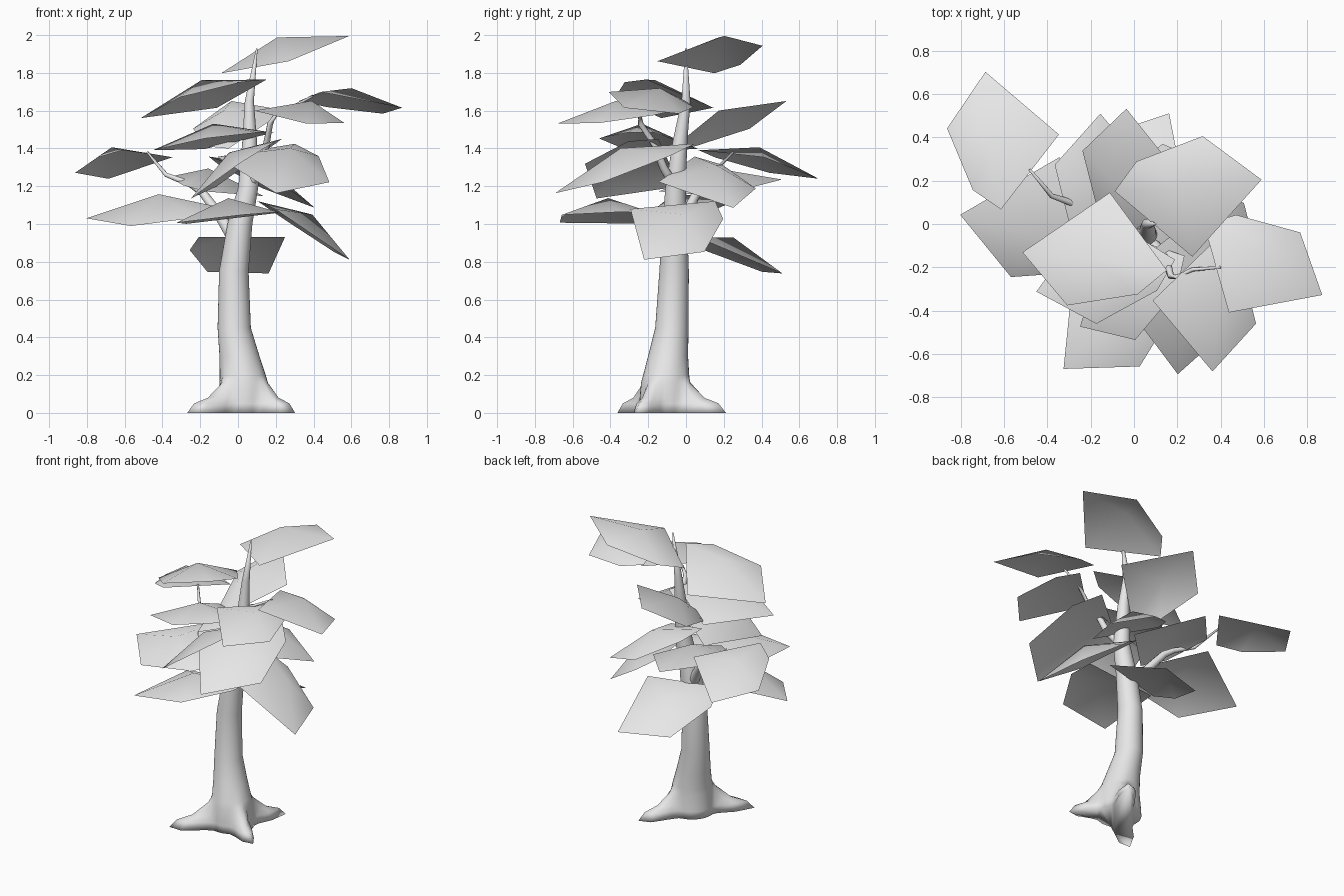
import bpy
import bmesh
from math import cos, sin, radians, tau
from mathutils import Vector, Matrix

cube = bpy.data.objects.get("Cube")
if cube:
    bpy.data.objects.remove(cube, do_unlink=True)

# Single pale grey used on the whole tree
GREY = (0.8, 0.8, 0.8, 1.0)
grey = bpy.data.materials.new("pale_grey")
grey.use_nodes = True
grey.diffuse_color = GREY
grey.node_tree.nodes["Principled BSDF"].inputs["Base Color"].default_value = GREY


def finish(bm, name):
    """Turn a bmesh into a smooth shaded, coloured object."""
    mesh = bpy.data.meshes.new(name)
    for face in bm.faces:
        face.smooth = True
    bm.to_mesh(mesh)
    bm.free()
    mesh.materials.append(grey)
    obj = bpy.data.objects.new(name, mesh)
    bpy.context.scene.collection.objects.link(obj)
    return obj


def skin(bm, rings):
    """Bridge neighbouring rings of vertices with quads and close the end."""
    count = len(rings[0])
    for low, high in zip(rings, rings[1:]):
        for i in range(count):
            j = (i + 1) % count
            bm.faces.new((low[i], low[j], high[j], high[i]))
    bm.faces.new(rings[-1])


# Trunk: horizontal rings, each (x, y, z, radius, share of root reach)
TRUNK = [
    (.03, -.11, 0, .14, 1), (.03, -.11, .05, .137, .82),
    (.03, -.11, .08, .135, .45), (.03, -.11, .16, .128, .08),
    (.025, -.105, .2, .122, 0), (.008, -.095, .3, .106, 0),
    (-.02, -.075, .45, .088, 0),
    (-.022, -.063, .75, .078, 0), (.01, -.06, 1, .066, 0),
    (.055, -.055, 1.2, .053, 0), (.062, -.03, 1.45, .038, 0),
    (.06, 0, 1.65, .024, 0), (.1, 0, 1.93, .004, 0),
]
# Roots: heading and reach beyond the trunk
ROOTS = [(62, .235), (-31, .175), (-138, .255)]


def build_trunk(sides=36):
    bm = bmesh.new()
    rings = []
    for x, y, z, radius, share in TRUNK:
        ring = []
        for i in range(sides):
            a = tau * i / sides
            bump = sum(reach * max(0, cos(a - radians(root))) ** 30
                       for root, reach in ROOTS)
            r = radius + share * bump
            ring.append(bm.verts.new((x + r * cos(a), y + r * sin(a), z)))
        rings.append(ring)
    skin(bm, rings)
    bm.faces.new(rings[0][::-1])
    finish(bm, "trunk")


def build_branch(name, points, thick, thin, sides=8):
    """Tapered tube that follows a few points."""
    bm = bmesh.new()
    points = [Vector(p) for p in points]
    last = len(points) - 1
    rings = []
    for k, p in enumerate(points):
        tangent = points[min(k + 1, last)] - points[max(k - 1, 0)]
        turn = tangent.to_track_quat("Z", "Y")
        r = thick + (thin - thick) * k / last
        rings.append([
            bm.verts.new(p + turn @ Vector((r * cos(tau * i / sides),
                                            r * sin(tau * i / sides), 0)))
            for i in range(sides)])
    skin(bm, rings)
    finish(bm, name)


# Leaf pad outline: stem edge on the local y axis, one clipped outer corner
OUTLINE = [(0, -.215), (.45, -.245), (.43, .065), (.16, .22), (0, .215)]
CROWN = (.22, 0, .09)


def build_leaf(name, x, y, z, yaw, pitch, roll, size):
    """Domed pad from its stem point; pitch and roll are slopes."""
    a = radians(yaw)
    out = Vector((cos(a), sin(a), pitch)).normalized()
    side = Vector((-sin(a), cos(a), roll))
    up = out.cross(side).normalized()
    side = up.cross(out)
    frame = Matrix((out, side, up)).transposed()
    bm = bmesh.new()
    rim = [bm.verts.new((u, v, 0)) for u, v in OUTLINE]
    crown = bm.verts.new(CROWN)
    for i, v in enumerate(rim):
        bm.faces.new((v, rim[(i + 1) % len(rim)], crown))
    for v in bm.verts:
        v.co = Vector((x, y, z)) + frame @ (v.co * size)
    finish(bm, name)


build_trunk()

# Side branches
build_branch("left_branch", [(-.01, -.05, .9), (-.1, 0, 1.05), (-.19, .06, 1.17),
                             (-.25, .085, 1.21), (-.38, .13, 1.26),
                             (-.48, .25, 1.38)], .035, .006)
build_branch("right_branch", [(.06, -.06, 1.2), (.12, -.12, 1.3),
                              (.15, -.165, 1.42), (.17, -.24, 1.53),
                              (.2, -.245, 1.58), (.27, -.21, 1.61),
                              (.4, -.2, 1.68)], .025, .006)

# Leaf pads: stem x, y, z, heading, outward slope, sideways slope, size
LEAVES = {
    "top_leaf": (.09, 0, 1.83, 52, .27, -.146, 1.1),
    "far_left_leaf": (-.48, .24, 1.372, 143.5, -.25, .09, 1.02),
    "upper_front_leaf": (.02, -.034, 1.69, -142, -.09, .34, 1.09),
    "middle_front_leaf": (.005, -.05, 1.44, -122, 0, .2, 1.03),
    "low_front_leaf": (-.03, -.165, 1.03, -92, .02, .12, 1.14),
    "upper_corner_leaf": (.235, -.21, 1.6, -46, -.16, 0, .96),
    "middle_corner_leaf": (.095, -.115, 1.39, -49, -.36, .15, 1.23),
    "far_right_leaf": (.38, -.205, 1.675, 14.5, -.2, -.12, .99),
    "low_left_leaf": (-.195, .1, 1.11, -146, -.22, -.13, 1.2),
    "low_right_leaf": (.15, -.07, 1.1, 15, -.66, .13, 1.07),
    "low_back_leaf": (.02, 0, .93, 105, -.42, 0, 1.1),
    "middle_back_leaf": (-.02, .01, 1.16, 134, .2, .06, 1.02),
    "upper_back_leaf": (.1, .05, 1.5, 132, .08, -.52, 1.02),
    "right_back_leaf": (.03, -.05, 1.29, 68, -.29, .35, 1.02),
    "steep_front_leaf": (.06, -.09, 1.325, -104, -.1, .7, 1.03),
}
for leaf_name, placement in LEAVES.items():
    build_leaf(leaf_name, *placement)
